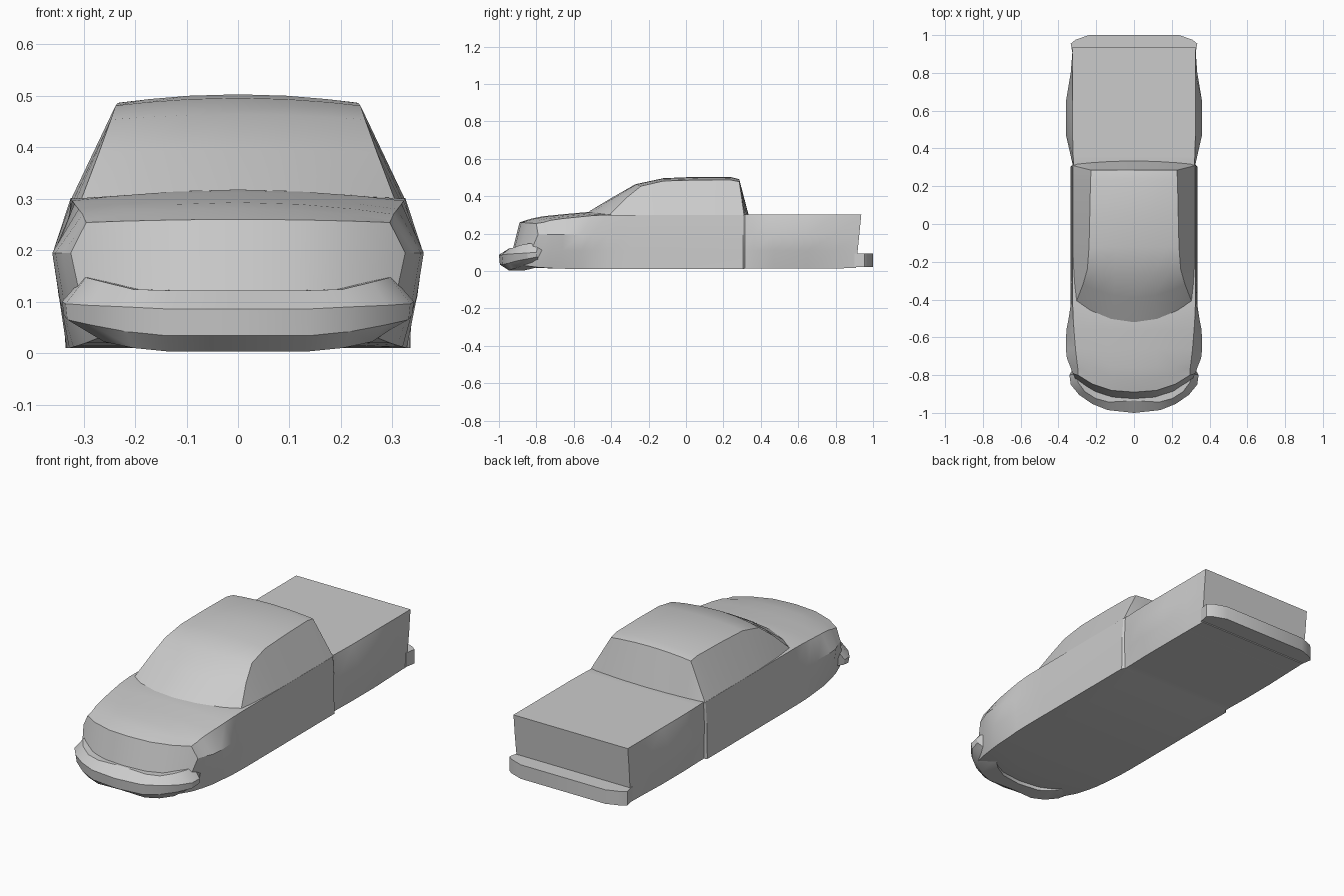
import bpy, bmesh

FR = (-1, -0.75, -0.4, 0, 0.4, 0.75, 1)   # stations across the width


def make(name, verts, faces, angle=0.5):
    me = bpy.data.meshes.new(name)
    me.from_pydata(verts, [], faces)
    bm = bmesh.new()
    bm.from_mesh(me)
    bmesh.ops.remove_doubles(bm, verts=bm.verts, dist=0.0005)
    bmesh.ops.recalc_face_normals(bm, faces=bm.faces)
    bm.to_mesh(me)
    bm.free()
    ob = bpy.data.objects.new(name, me)
    bpy.context.collection.objects.link(ob)
    bpy.ops.object.select_all(action='DESELECT')
    ob.select_set(True)
    bpy.context.view_layer.objects.active = ob
    bpy.ops.object.shade_smooth_by_angle(angle=angle)
    return ob


def loft(rings, closed=True):
    n = len(rings[0])
    verts = [p for r in rings for p in r]
    faces = []
    for i in range(len(rings) - 1):
        for j in range(n if closed else n - 1):
            k = (j + 1) % n
            faces.append((i * n + j, i * n + k, (i + 1) * n + k, (i + 1) * n + j))
    return verts, faces


# Lower body: sections from nose to tailgate
def body_ring(y, bow, lean, xb, zb, xm, xt, ze, zc):
    pts = [(f * xb, zb) for f in FR]
    pts += [((xb + 2 * xm) / 3, 0.11), (xm, 0.195)]
    pts += [(f * xt, zc - (zc - ze) * f * f) for f in reversed(FR)]
    pts += [(-xm, 0.195), (-(xb + 2 * xm) / 3, 0.11)]
    return [(x, y + bow * (abs(x) / 0.33) ** 2.5 + lean * (z - 0.1), z) for x, z in pts]


sections = [
    (-0.93, 0.12, 0.25, 0.27, 0.03, 0.325, 0.295, 0.254, 0.26),
    (-0.85, 0.085, 0.15, 0.295, 0.02, 0.342, 0.298, 0.26, 0.281),
    (-0.76, 0.04, 0.0, 0.31, 0.015, 0.355, 0.302, 0.27, 0.293),
    (-0.66, 0.0, 0.0, 0.32, 0.012, 0.361, 0.31, 0.28, 0.303),
    (-0.56, 0.0, 0.0, 0.328, 0.01, 0.358, 0.318, 0.29, 0.312),
    (-0.50, 0.0, 0.0, 0.333, 0.01, 0.346, 0.322, 0.296, 0.317),
    (-0.42, 0.0, 0.0, 0.335, 0.01, 0.334, 0.325, 0.30, 0.312),
    (-0.30, 0.0, 0.0, 0.335, 0.01, 0.332, 0.325, 0.30, 0.30),
    (0.305, 0.0, 0.0, 0.335, 0.01, 0.332, 0.325, 0.30, 0.30),
    (0.315, 0.0, 0.0, 0.322, 0.012, 0.325, 0.32, 0.302, 0.302),
    (0.36, 0.0, 0.0, 0.322, 0.012, 0.335, 0.322, 0.302, 0.302),
    (0.47, 0.0, 0.0, 0.325, 0.012, 0.36, 0.325, 0.302, 0.302),
    (0.65, 0.0, 0.0, 0.325, 0.012, 0.36, 0.325, 0.302, 0.302),
    (0.80, 0.0, 0.0, 0.322, 0.014, 0.335, 0.325, 0.302, 0.302),
    (0.917, 0.0, 0.1, 0.32, 0.015, 0.325, 0.325, 0.302, 0.302),
]
verts, faces = loft([body_ring(*s) for s in sections])
for base in (0, 18 * (len(sections) - 1)):
    for i in range(6):
        faces.append(tuple(base + k for k in (i, i + 1, 14 - i, 15 - i)))
    faces.append(tuple(base + k for k in (6, 7, 8, 9)))
    faces.append(tuple(base + k for k in (0, 15, 16, 17)))
make("truck_body", verts, faces)

# Cab: windscreen, roof and rear window strip with sloping side windows
cab_rows = [  # centre y, z; pillar y, z, x; belt x, y
    (-0.52, 0.317, -0.41, 0.298, 0.305, 0.305, -0.41),
    (-0.39, 0.395, -0.32, 0.39, 0.27, 0.315, -0.32),
    (-0.27, 0.464, -0.24, 0.454, 0.247, 0.32, -0.24),
    (-0.12, 0.496, -0.12, 0.481, 0.238, 0.325, -0.12),
    (0.05, 0.503, 0.05, 0.486, 0.234, 0.325, 0.05),
    (0.24, 0.502, 0.235, 0.487, 0.23, 0.325, 0.235),
    (0.285, 0.49, 0.285, 0.477, 0.227, 0.325, 0.31),
    (0.335, 0.298, 0.318, 0.298, 0.30, 0.325, 0.31),
]
rows = []
for yc, zc, ye, ze, xe, bx, by in cab_rows:
    mid = [(f * xe, yc + (ye - yc) * f * f, zc + (ze - zc) * f * f) for f in FR]
    rows.append([(-bx, by, 0.298)] + mid + [(bx, by, 0.298)])
make("cab", *loft(rows, closed=False))

# Front bumper: wraps round the nose
half = [  # x, y, top z, lip z, chin z, bottom z
    (0.0, -1.0, 0.122, 0.086, 0.034, 0.003),
    (0.14, -0.985, 0.122, 0.086, 0.034, 0.003),
    (0.22, -0.953, 0.124, 0.09, 0.042, 0.010),
    (0.29, -0.905, 0.138, 0.093, 0.055, 0.022),
    (0.335, -0.85, 0.147, 0.096, 0.065, 0.045),
    (0.342, -0.80, 0.147, 0.10, 0.075, 0.06),
]
rings = []
for s, data in ((-1, half[:0:-1]), (1, half)):
    for x, y, zt, zl, zk, zb in data:
        k = 1 - 0.12 * x / 0.34
        d = 0.065 * (1 - x / 0.4)
        rings.append([(s * x * k, y + d, zt), (s * x, y, zl), (s * x * 0.99, y + 0.005, zk),
                      (s * x * k, y + d * 0.9, zb), (s * x * 0.8, y + 0.12, zb),
                      (s * x * 0.8, y + 0.12, zt)])
verts, faces = loft(rings)
n = len(verts)
faces += [tuple(range(6)), tuple(range(n - 6, n))]
make("front_bumper", verts, faces)

# Rear bumper: bar with chamfered corners
plan = [(-0.325, 0.90), (-0.335, 0.955), (-0.31, 0.975), (-0.24, 1.0),
        (0.24, 1.0), (0.31, 0.975), (0.335, 0.955), (0.325, 0.90)]
verts, faces = loft([[(x, y, z) for x, y in plan] for z in (0.02, 0.092)])
faces += [tuple(range(8)), tuple(range(8, 16))]
make("rear_bumper", verts, faces)
